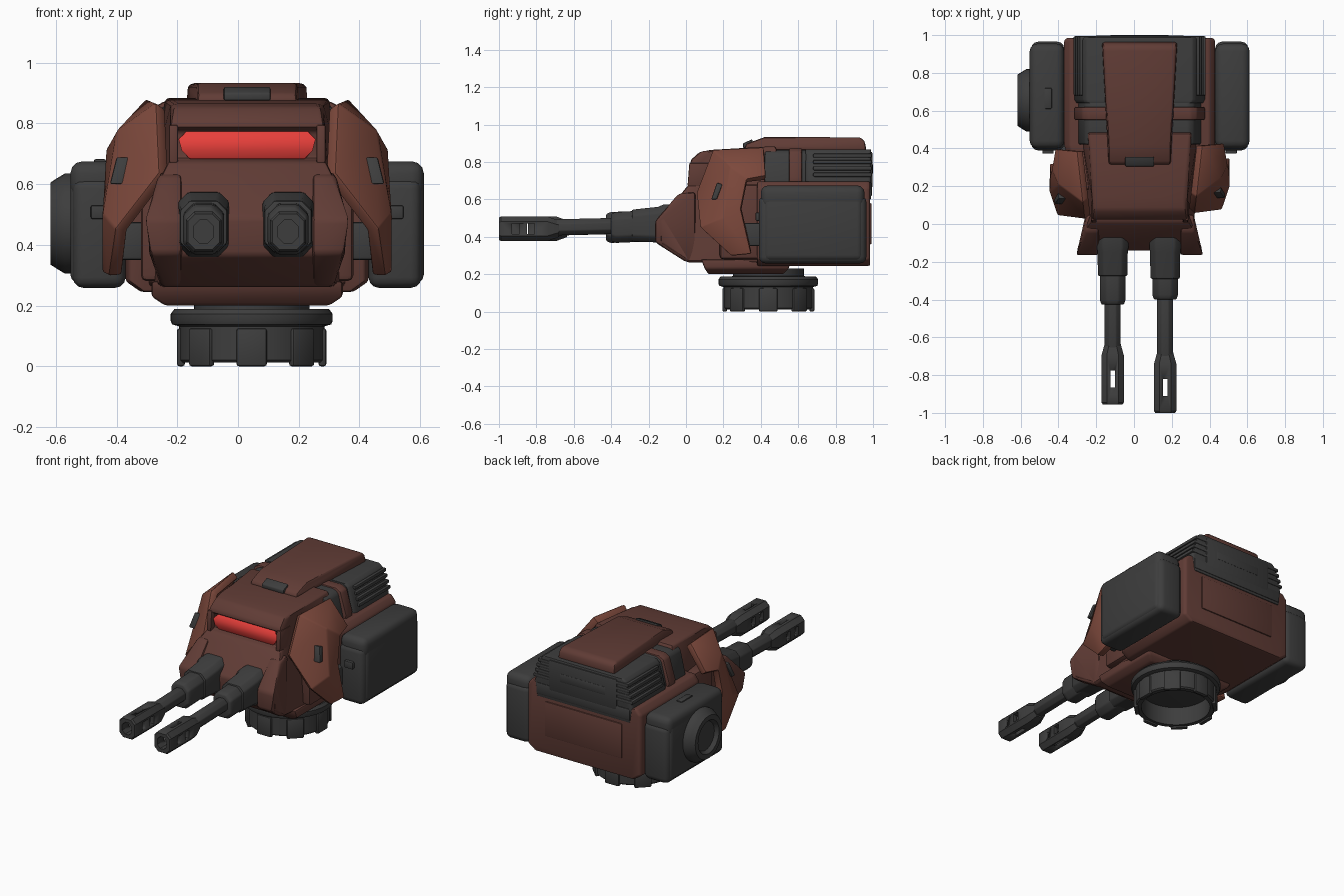
import bpy, bmesh, math
from mathutils import Vector, Matrix

if "Cube" in bpy.data.objects:
    bpy.data.objects.remove(bpy.data.objects["Cube"])

CX = 0.03  # symmetry plane of the turret


def material(name, rgb):
    m = bpy.data.materials.new(name)
    m.diffuse_color = (*rgb, 1)
    m.use_nodes = True
    m.node_tree.nodes["Principled BSDF"].inputs["Base Color"].default_value = m.diffuse_color
    return m


BROWN = material("dark brown red", (0.118, 0.045, 0.036))
RUST = material("rust armour", (0.205, 0.066, 0.045))
GREY = material("dark grey", (0.047, 0.047, 0.047))
RED = material("visor red", (0.80, 0.05, 0.043))


def make(name, verts, faces, mat, bevel=0.0, thick=0.0, segs=2):
    me = bpy.data.meshes.new(name)
    bm = bmesh.new()
    vs = [bm.verts.new(v) for v in verts]
    for f in faces:
        bm.faces.new([vs[i] for i in f])
    bmesh.ops.recalc_face_normals(bm, faces=bm.faces)
    bm.to_mesh(me)
    bm.free()
    me.materials.append(mat)
    ob = bpy.data.objects.new(name, me)
    bpy.context.collection.objects.link(ob)
    if thick:
        s = ob.modifiers.new("thick", 'SOLIDIFY')
        s.thickness, s.offset = thick, 0
    if bevel:
        b = ob.modifiers.new("bevel", 'BEVEL')
        b.width, b.segments, b.limit_method = bevel, segs, 'ANGLE'
        b.angle_limit = math.radians(28)
    bpy.ops.object.select_all(action='DESELECT')
    bpy.context.view_layer.objects.active = ob
    ob.select_set(True)
    if bevel or thick:
        bpy.ops.object.convert(target='MESH')
    bpy.ops.object.shade_smooth_by_angle(angle=math.radians(35))
    return ob


def loft(name, rings, mat, bevel=0.0, closed=False, segs=2):
    n, k = len(rings[0]), len(rings)
    verts = [p for r in rings for p in r]
    faces = []
    for j in range(k if closed else k - 1):
        a, b = j * n, (j + 1) % k * n
        faces += [(a + i, a + (i + 1) % n, b + (i + 1) % n, b + i) for i in range(n)]
    if not closed:
        faces += [tuple(range(n)), tuple(range((k - 1) * n, k * n))]
    return make(name, verts, faces, mat, bevel, segs=segs)


def box(name, x0, x1, y0, y1, z0, z1, mat, bevel=0.01, segs=2):
    # x is measured from the symmetry plane
    rect = lambda z: [(CX + x0, y0, z), (CX + x1, y0, z), (CX + x1, y1, z), (CX + x0, y1, z)]
    return loft(name, [rect(z0), rect(z1)], mat, bevel, segs=segs)


def profile_body(name, pts, mat, bevel):
    # side profile of (y, z, half width)
    return loft(name, [[(CX + s * w, y, z) for y, z, w in pts] for s in (-1, 1)], mat, bevel)


def section_body(name, half, stations, mat, bevel):
    # mirrored x,z section swept along y
    ring = half + [(-x, z) for x, z in reversed(half)]
    return loft(name, [[(CX + x * k, y, z) for x, z in ring] for y, k in stations], mat, bevel)


def turned(name, prof, centre, mat, n=40, axis='Z', closed=True):
    rings = []
    for r, h in prof:
        ring = []
        for i in range(n):
            a = 2 * math.pi * i / n
            p = Vector((r * math.cos(a), r * math.sin(a), h))
            if axis == 'X':
                p = Vector((p.z, p.x, p.y))
            ring.append(p + Vector(centre))
        rings.append(ring)
    return loft(name, rings, mat, closed=closed)


# Base: hollow ring with lugs, collar and neck
BC = (0.045, 0.44, 0)
turned("base_ring", [(.205, .012), (.232, .012), (.24, .02), (.24, .135), (.205, .135)], BC, GREY)
for i in range(8):
    m = Matrix.Translation(BC) @ Matrix.Rotation(math.pi / 4 * i, 4, 'Z')
    rect = [(.22, -.05), (.246, -.05), (.246, .05), (.22, .05)]
    loft("base_lug", [[m @ Vector((x, y, z)) for x, y in rect] for z in (0, .125)], GREY, .008)
turned("base_collar", [(.235, .13), (.262, .138), (.267, .15), (.267, .172), (.255, .188), (.15, .19)],
       BC, GREY, closed=False)
turned("neck", [(.19, .18), (.19, .23)], BC, GREY, closed=False)
loft("belly_plate", [[(CX - w, y0, z), (CX + w, y0, z), (CX + w, y1, z), (CX - w, y1, z)]
                     for w, y0, y1, z in ((.27, .12, .52, .20), (.315, .10, .55, .23), (.315, .08, .56, .28))],
     BROWN, .01)

# Hull: nose with visor groove, rear body
profile_body("front_hull", [
    (-.135, .365, .325), (-.14, .49, .335), (-.03, .625, .285), (.01, .675, .26), (.05, .682, .255),
    (.05, .775, .255), (.018, .785, .255), (.03, .815, .25), (.075, .855, .245), (.14, .865, .24),
    (.48, .885, .27), (.55, .60, .33), (.55, .26, .34), (.01, .262, .28)], BROWN, .014)
section_body("rear_hull", [(.35, .245), (.40, .28), (.40, .66), (.37, .695)],
             [(.38, .97), (.42, 1), (.97, 1), (.985, .97)], BROWN, .014)
box("rear_panel", -.27, .27, .975, .992, .36, .58, BROWN, .006)
for s in (-1, 1):
    # Cheek beside each gun and end block of the visor groove
    cheek = [(-.165, .37, .32), (-.165, .485, .342), (-.04, .63, .29), (.05, .64, .29),
             (.05, .265, .285), (0, .265, .285)]
    loft("nose_cheek", [[(CX + s * .215, y, z) for y, z, w in cheek],
                        [(CX + s * w, y, z) for y, z, w in cheek]], BROWN, .016)
    loft("visor_end", [[(CX + s * x, y, z) for y, z in ((.008, .67), (.018, .795), (.12, .795), (.12, .67))]
                       for x in (.228, .258)], BROWN, .006)

# Visor
profile_body("visor", [(.036, .683, .19), (.03, .71, .218), (.03, .748, .228), (.042, .774, .20),
                       (.10, .774, .20), (.10, .683, .19)], RED, .004)

# Engine block with slats
section_body("engine_block", [(.33, .60), (.345, .70), (.30, .85), (.28, .868)],
             [(.64, .97), (.66, 1), (.98, 1), (.99, .97)], GREY, .01)
section_body("engine_front", [(.31, .60), (.325, .70), (.29, .845), (.26, .865)],
             [(.42, 1), (.65, 1)], GREY, .012)
section_body("roll_bar", [(.34, .66), (.345, .72), (.305, .855), (.27, .874)],
             [(.55, 1), (.62, 1)], BROWN, .01)
for i in range(4):
    z = .732 + .034 * i
    w = .345 - (z - .70) * .30 + .014
    box("engine_slat", -w, w, .68, .994, z - .011, z + .011, GREY, .006)
box("rear_grille_plate", -.24, .24, .96, .997, .66, .855, GREY, .01)
box("rear_grille_ledge", -.33, .33, .95, .995, .615, .69, GREY, .01)
box("rear_grille_bar", -.16, .16, .97, 1.0, .735, .79, GREY, .008)

# Roof hatch and handle
profile_body("roof_hatch", [(.31, .865, .165), (.32, .897, .163), (.42, .933, .165), (.93, .932, .19),
                            (.955, .915, .198), (.965, .86, .20)], BROWN, .014)
loft("hatch_handle", [[(CX + x, y, z) for y, z in ((.305, .875), (.305, .90), (.355, .922), (.355, .875))]
                      for x in (-.077, .077)], GREY, .006)

# Folded armour plates, their clips and brackets, on both sides
ARM = [(.285, .14, .855), (.315, .40, .865), (.43, .41, .715), (.445, .31, .70), (.45, .28, .55),
       (.455, .335, .31), (.435, .23, .30), (.415, .07, .45), (.275, .055, .63),
       (.41, .23, .765), (.455, .19, .50)]
AF = [(0, 1, 9), (1, 2, 3, 9), (9, 3, 4, 10), (10, 4, 5, 6), (6, 7, 10), (7, 8, 9, 10), (8, 0, 9)]
for s in (-1, 1):
    dy = .015 if s > 0 else -.015
    make("side_armour", [(CX + s * x, y + dy, z) for x, y, z in ARM], AF, RUST, .008, .045)
    clip = [(.12, .60), (.15, .60), (.18, .68), (.15, .69)]
    loft("armour_clip", [[(CX + s * (x + (.66 - z) * .25), y + dy, z) for y, z in clip] for x in (.39, .437)],
         GREY, .006)
    a, b = sorted((s * .33, s * .43))
    box("armour_bracket", a, b, .26, .44, .35, .475, GREY, .012)
    a, b = sorted((s * .26, s * .35))
    box("hull_shoulder", a, b, .18, .42, .28, .68, BROWN, .02)

    # Ammo boxes
    a, b = sorted((s * .40, s * .574))
    box("side_box", a, b, .39, .965, .258, .62, GREY, .035, 3)
    a, b = sorted((s * .40, s * .582))
    box("side_box_lid", a, b, .40, .955, .55, .675, GREY, .04, 3)
    a, b = sorted((s * .50, s * .582))
    box("side_box_panel", a, b, .415, .945, .272, .635, GREY, .03, 3)
    a, b = sorted((s * .455, s * .515))
    box("box_latch", a, b, .372, .42, .485, .53, GREY, .006)
# Latch and drum on the left box
box("box_top_latch", -.505, -.465, .61, .72, .66, .682, GREY, .006)
turned("drum", [(.165, .04), (.165, -.02), (.15, -.045), (.135, -.068), (.105, -.068), (.09, -.045), (.05, -.04)],
       (-.55, .655, .47), GREY, n=32, axis='X', closed=False)


# Guns: chamfered sections along y, with a hollow slotted muzzle
def gun_ring(x, y, z, w, h, c):
    w, h = w / 2, h / 2
    pts = [(-w + c, -h), (w - c, -h), (w, -h + c), (w, h - c), (w - c, h), (-w + c, h), (-w, h - c), (-w, -h + c)]
    return [(x + px, y, z + pz) for px, pz in pts]


def cut(ob, name, x0, x1, y0, y1, z0, z1):
    c = box(name, x0 - CX, x1 - CX, y0, y1, z0, z1, GREY, 0)
    c.hide_render = True
    m = ob.modifiers.new("cut", 'BOOLEAN')
    m.object, m.operation, m.solver = c, 'DIFFERENCE', 'EXACT'
    bpy.context.view_layer.objects.active = ob
    bpy.ops.object.modifier_apply(modifier=m.name)
    bpy.data.objects.remove(c)


for x, d in ((-.113, .045), (.165, 0)):
    loft("gun_housing", [gun_ring(x, y, z, w, h, .032) for y, z, w, h in (
        (.06, .465, .17, .22), (-.12, .465, .168, .215), (-.15, .465, .16, .19), (-.29 + d / 3, .46, .156, .17))],
        GREY, .008)
    loft("gun_sleeve", [gun_ring(x, y, z, w, h, .035) for y, z, w, h in (
        (-.2, .458, .135, .165), (-.375 - d * .6, .45, .135, .165), (-.40 - d * .6, .45, .12, .145))], GREY, .008)
    loft("gun_tube", [gun_ring(x, y, z, .084, .086, .024) for y, z in ((-.3, .46), (-.72 + d, .45))], GREY, .005)
    muzzle = loft("gun_muzzle", [gun_ring(x, y + d, .443, w, h, c) for y, w, h, c in (
        (-.68, .085, .088, .024), (-.74, .118, .132, .028), (-.99, .118, .132, .028), (-1.0, .104, .118, .024),
        (-1.0, .066, .076, .02), (-.78, .066, .076, .02))], GREY)
    cut(muzzle, "slot_cutter", x - .012, x + .012, -.91 + d, -.82 + d, .3, .6)
    for y in (-.93, -.85):
        cut(muzzle, "slot_cutter", x - .1, x + .1, y + d, y + d + .04, .415, .47)
